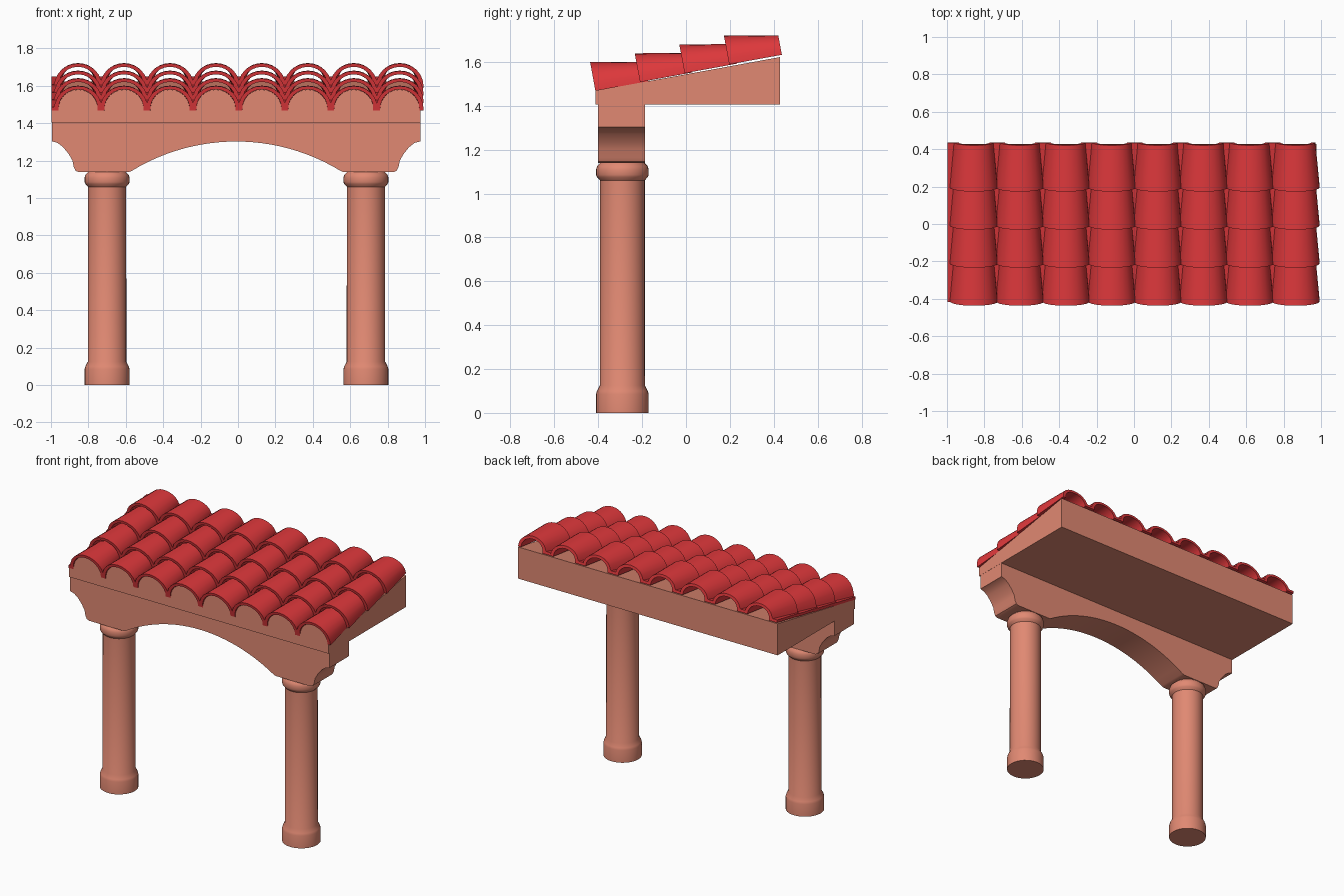
import bpy
import math

cube = bpy.data.objects.get("Cube")
if cube:
    bpy.data.objects.remove(cube, do_unlink=True)


def material(name, color):
    mat = bpy.data.materials.new(name)
    mat.use_nodes = True
    mat.diffuse_color = color
    mat.node_tree.nodes["Principled BSDF"].inputs["Base Color"].default_value = color
    return mat


PLASTER = material("salmon plaster", (0.75, 0.25, 0.17, 1))
CLAY = material("red clay", (0.74, 0.04, 0.045, 1))


def build(name, verts, faces, mat, smooth=None):
    mesh = bpy.data.meshes.new(name)
    mesh.from_pydata(verts, [], faces)
    mesh.materials.append(mat)
    obj = bpy.data.objects.new(name, mesh)
    bpy.context.collection.objects.link(obj)
    bpy.ops.object.select_all(action="DESELECT")
    obj.select_set(True)
    bpy.context.view_layer.objects.active = obj
    bpy.ops.object.mode_set(mode="EDIT")
    bpy.ops.mesh.select_all(action="SELECT")
    bpy.ops.mesh.normals_make_consistent(inside=False)
    bpy.ops.object.mode_set(mode="OBJECT")
    if smooth:
        bpy.ops.object.shade_smooth_by_angle(angle=math.radians(smooth))
    return obj


def loft(name, rings, mat, smooth=None):
    """Join equal closed rings with quads and cap both ends."""
    n = len(rings[0])
    verts = [p for ring in rings for p in ring]
    faces = [list(range(n)), list(range(len(verts) - n, len(verts)))]
    for k in range(len(rings) - 1):
        for i in range(n):
            j = (i + 1) % n
            faces.append([k * n + i, k * n + j, (k + 1) * n + j, (k + 1) * n + i])
    return build(name, verts, faces, mat, smooth)


# Columns with a wider foot and capital
COLUMN = [(0.12, 0), (0.12, 0.085), (0.116, 0.1), (0.103, 0.125), (0.102, 1.06),
          (0.116, 1.075), (0.12, 1.085), (0.12, 1.11), (0.115, 1.125), (0.1, 1.14)]
for side, cx in (("right", -0.70), ("left", 0.684)):
    rings = []
    for r, z in COLUMN:
        angles = [math.tau * i / 32 for i in range(32)]
        rings.append([(cx + r * math.cos(a), -0.29 + r * math.sin(a), z) for a in angles])
    loft(side + "_column", rings, PLASTER, 40)

# Arched beam: half outline mirrored about its middle
MID = -0.01
half = [(0.985, 1.41), (0.985, 1.303), (0.955, 1.295), (0.925, 1.272), (0.895, 1.235),
        (0.875, 1.2), (0.868, 1.165), (0.858, 1.145), (0.84, 1.138), (0.575, 1.138)]
rise, span = 0.158, 0.56
radius = (span ** 2 + rise ** 2) / (2 * rise)
for i in range(13):
    x = span * (1 - i / 12)
    half.append((x, 1.302 - radius + math.sqrt(radius ** 2 - x ** 2)))
outline = half + [(-x, z) for x, z in reversed(half[:-1])]
loft("arched_beam", [[(MID + x, y, z) for x, z in outline] for y in (-0.40, -0.187)],
     PLASTER, 30)

# Sloping roof base
FRONT, BACK, SLOPE = -0.412, 0.428, 0.183


def roof_z(y):
    return 1.468 + SLOPE * (y - FRONT)


section = [(FRONT, 1.405), (BACK, 1.405), (BACK, roof_z(BACK)), (FRONT, roof_z(FRONT))]
loft("roof_base", [[(x, y, z) for y, z in section] for x in (-0.996, 0.976)], PLASTER)

# Roof tiles: tapered arches, each with a flat lip on its right side
SEGS = 12


def arch(width, height):
    return [(-width * math.cos(math.pi * i / SEGS),
             height * math.sin(math.pi * i / SEGS) ** 0.9) for i in range(SEGS + 1)]


def tile_ring(cx, y, z, width, height):
    outer = arch(width, height)
    inner = arch(width - 0.022, height - 0.018)
    outer[0] = (outer[1][0] - 0.006, 0.018)
    shape = [(-0.142, 0), (-0.142, 0.018)] + outer + inner[::-1]
    return [(cx + px, y - SLOPE * pz, z + pz) for px, pz in shape]


COLUMNS, ROWS, LENGTH = 8, 4, 0.24
for c in range(COLUMNS):
    cx = -0.855 + 0.2457 * c
    for r in range(ROWS):
        y = -0.413 + 0.2033 * r
        z = roof_z(y) + 0.003 * r
        rings = [tile_ring(cx, y, z, 0.128, 0.131),
                 tile_ring(cx, y + LENGTH, z + SLOPE * LENGTH, 0.105, 0.089)]
        loft(f"roof_tile_{r + 1}_{c + 1}", rings, CLAY, 40)

    # Plaster filling under the front edge of each tile column
    plug = [[(cx + px, y, roof_z(y) + pz - 0.003) for px, pz in arch(w, h)]
            for y, w, h in ((FRONT, 0.106, 0.115), (FRONT + 0.1, 0.092, 0.095))]
    loft(f"eave_filling_{c + 1}", plug, PLASTER, 40)
